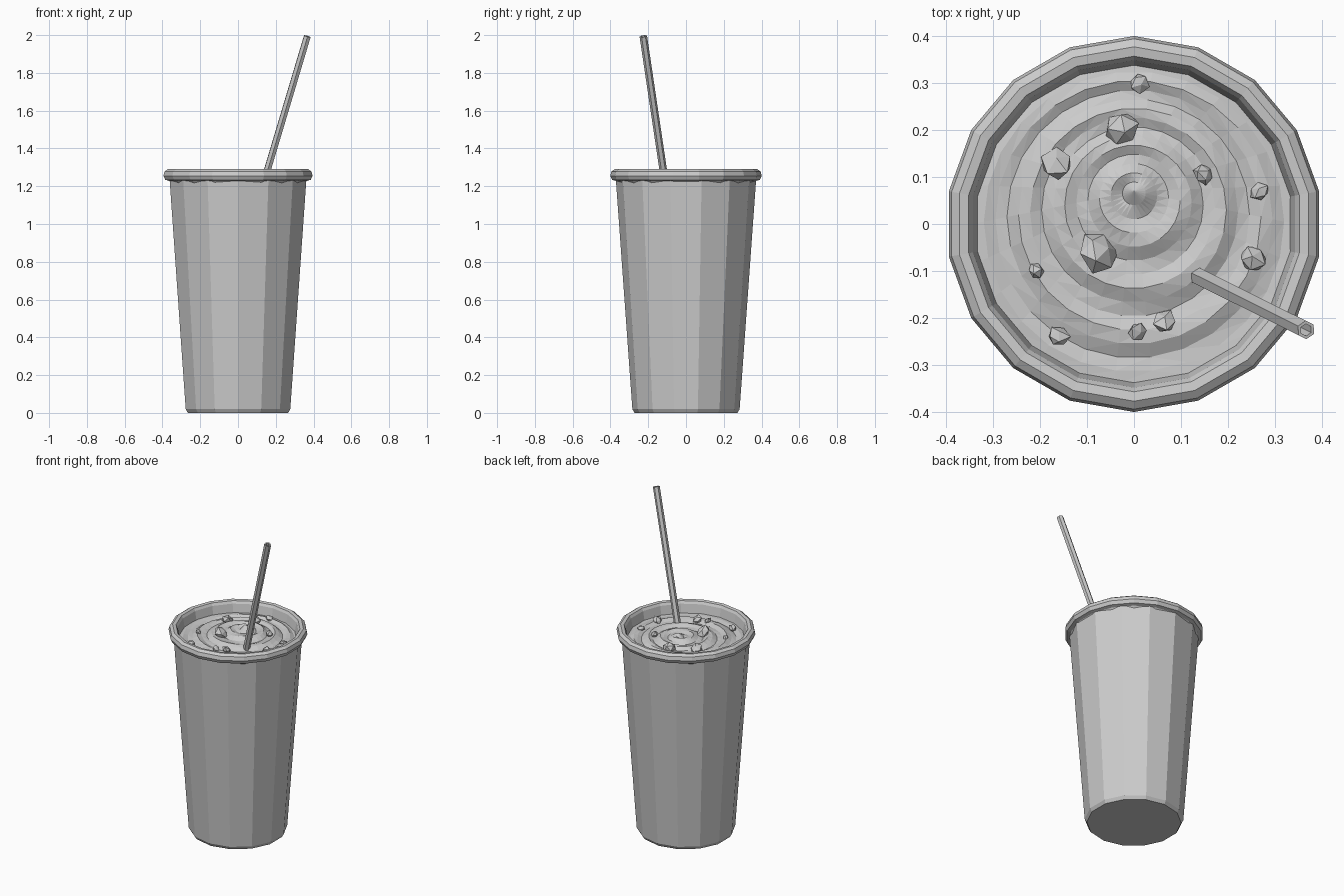
import bpy, bmesh, math, random
from mathutils import Vector, Matrix

if "Cube" in bpy.data.objects:
    bpy.data.objects.remove(bpy.data.objects["Cube"])

random.seed(4)


def finish(bm, name):
    bmesh.ops.recalc_face_normals(bm, faces=bm.faces)
    mesh = bpy.data.meshes.new(name)
    bm.to_mesh(mesh)
    bm.free()
    obj = bpy.data.objects.new(name, mesh)
    bpy.context.collection.objects.link(obj)
    return obj


def lathe(name, profile, sides, closed=False, cap=False, start=math.pi / 2):
    """Revolve (radius, z) points into flat facets."""
    bm = bmesh.new()
    rings = []
    for r, z in profile:
        angles = [start + 2 * math.pi * i / sides for i in range(sides)]
        rings.append([bm.verts.new((r * math.cos(a), r * math.sin(a), z)) for a in angles])
    pairs = list(zip(rings, rings[1:]))
    if closed:
        pairs.append((rings[-1], rings[0]))
    for lo, hi in pairs:
        for i in range(sides):
            j = (i + 1) % sides
            bm.faces.new((lo[i], lo[j], hi[j], hi[i]))
    if cap:
        bm.faces.new(rings[0])
        bm.faces.new(rings[-1])
    return finish(bm, name)


# Tapered cup and its rolled rim
lathe("cup", [(0.272, 0), (0.284, 0.02), (0.372, 1.245), (0.365, 1.25), (0.345, 1.2)], 14, cap=True)
lathe("rim", [(0.37, 1.228), (0.391, 1.234), (0.401, 1.255), (0.395, 1.278), (0.378, 1.29),
              (0.358, 1.287), (0.349, 1.272), (0.338, 1.215), (0.355, 1.21)], 18, closed=True)

# Swirled drink surface: a spiral wave rising to an off-centre peak
RINGS, SEGS, RADIUS = 14, 26, 0.345
bm = bmesh.new()
peak = bm.verts.new((0, 0.07, 1.275))
previous = None
for k in range(1, RINGS + 1):
    t = k / RINGS
    ring = []
    for i in range(SEGS):
        a = 2 * math.pi * i / SEGS
        wave = math.sin(2 * math.pi * 4 * t - a)
        fade = 1 if t < 0.85 else (1 - t) / 0.15
        z = 1.218 + 0.042 * (1 - t) ** 1.3 + 0.009 * wave * fade
        ring.append(bm.verts.new((RADIUS * t * math.cos(a),
                                  RADIUS * t * math.sin(a) + 0.07 * (1 - t), z)))
    for i in range(SEGS):
        j = (i + 1) % SEGS
        if previous:
            bm.faces.new((previous[i], ring[i], ring[j], previous[j]))
        else:
            bm.faces.new((peak, ring[i], ring[j]))
    previous = ring
bmesh.ops.triangulate(bm, faces=bm.faces)
finish(bm, "swirled_topping")

# Irregular chunks sprinkled on the topping: x, y, radius
chunks = [(0.01, 0.30, 0.024), (-0.025, 0.20, 0.04), (-0.163, 0.13, 0.038),
          (0.148, 0.105, 0.027), (0.268, 0.07, 0.023), (0.255, -0.075, 0.034),
          (-0.075, -0.06, 0.047), (-0.21, -0.10, 0.022), (-0.162, -0.24, 0.028),
          (0.007, -0.23, 0.024), (0.065, -0.21, 0.029)]
for n, (x, y, r) in enumerate(chunks, 1):
    bm = bmesh.new()
    bmesh.ops.create_icosphere(bm, subdivisions=1, radius=r)
    for v in bm.verts:
        v.co *= random.uniform(0.75, 1.1)
    spin = Matrix.Rotation(random.uniform(0, 6), 4, Vector((0.4, 0.3, 1)))
    z = 1.225 + 0.035 * (1 - math.hypot(x, y) / RADIUS)
    bm.transform(Matrix.Translation((x, y, z)) @ spin @ Matrix.Diagonal((1, 1, 0.75, 1)))
    finish(bm, f"chunk_{n:02d}")

# Leaning six-sided straw with an open end
tip, foot = Vector((0.367, -0.226, 1.994)), Vector((0.10, -0.093, 1.10))
axis = tip - foot
ring_profile = [(0.013, axis.length - 0.08), (0.013, axis.length),
                (0.02, axis.length), (0.02, 0)]
straw = lathe("straw", ring_profile, 6, cap=True)
straw.location = foot
straw.rotation_euler = axis.to_track_quat('Z', 'Y').to_euler()
